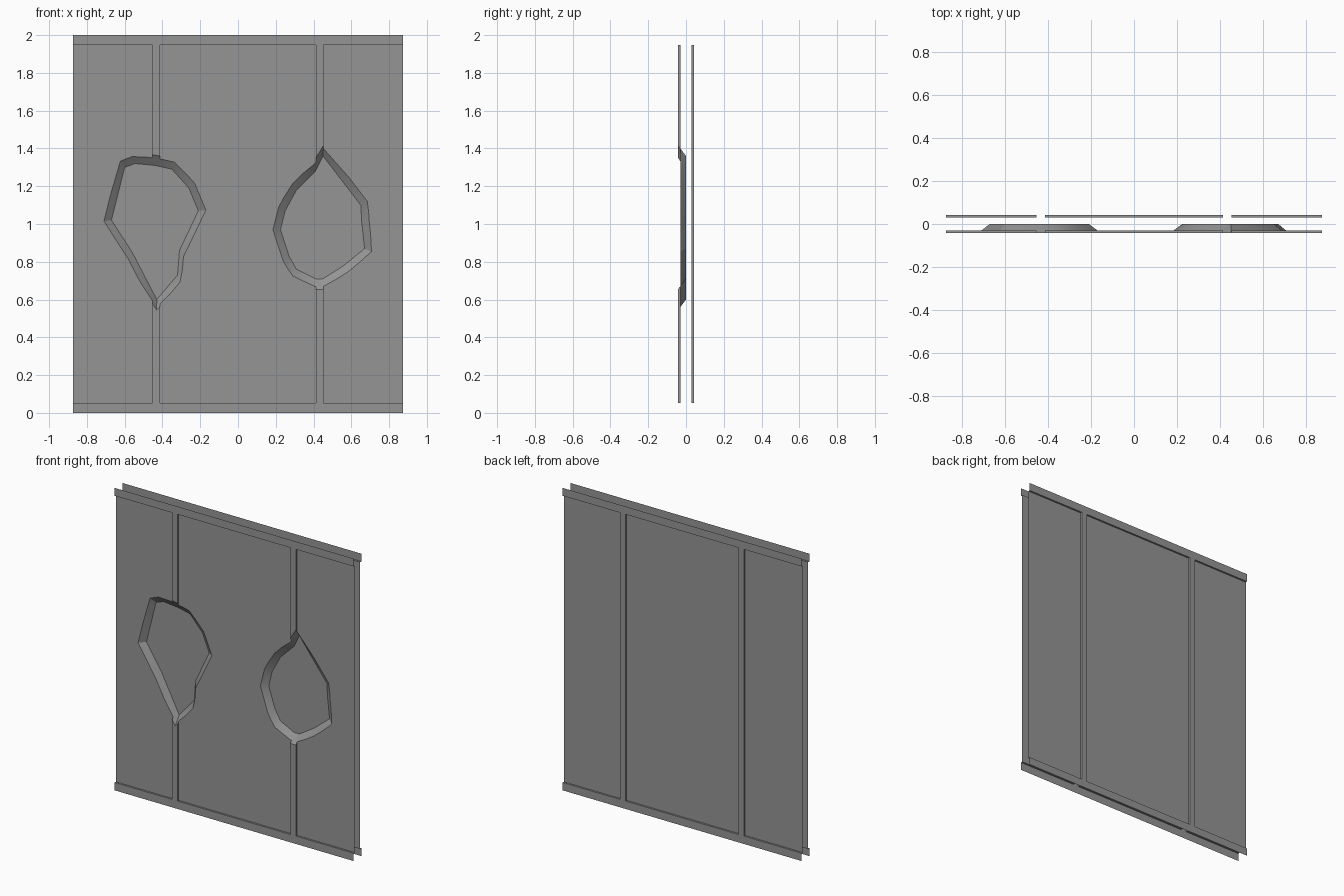
import bpy, bmesh
from mathutils import Vector

if "Cube" in bpy.data.objects:
    bpy.data.objects.remove(bpy.data.objects["Cube"], do_unlink=True)

HALF_WIDTH, HEIGHT = 0.873, 2.0
FRAME_Y, PANEL_Y, BACKING_Y = 0.042, 0.03, 0.06
RAIL = 0.052
POST_IN, POST_OUT = 0.413, 0.453

grey = bpy.data.materials.new("wall_grey")
grey.use_nodes = True
grey.diffuse_color = (0.3, 0.3, 0.3, 1)
grey.node_tree.nodes["Principled BSDF"].inputs["Base Color"].default_value = grey.diffuse_color


def make_object(name, bm):
    bmesh.ops.recalc_face_normals(bm, faces=bm.faces)
    mesh = bpy.data.meshes.new(name)
    bm.to_mesh(mesh)
    bm.free()
    mesh.materials.append(grey)
    obj = bpy.data.objects.new(name, mesh)
    bpy.context.collection.objects.link(obj)
    return obj


def box(name, low, high):
    low, high = Vector(low), Vector(high)
    bm = bmesh.new()
    bmesh.ops.create_cube(bm, size=1)
    for v in bm.verts:
        v.co = (low + high) / 2 + v.co * (high - low)
    return make_object(name, bm)


def dent_cutter(outline):
    """Tapered plug: flat floor at mid depth, flaring towards the front."""
    points = [Vector((x, 0, z)) for x, z in outline]
    centre = sum(points, Vector()) / len(points)
    bm = bmesh.new()
    floor = [bm.verts.new(p) for p in points]
    rim = [bm.verts.new(p + (p - centre).normalized() * 0.08 + Vector((0, -0.06, 0)))
           for p in points]
    bm.faces.new(floor)
    bm.faces.new(rim[::-1])
    for i in range(len(points)):
        j = (i + 1) % len(points)
        bm.faces.new((floor[i], rim[i], rim[j], floor[j]))
    bmesh.ops.triangulate(bm, faces=bm.faces)
    return make_object("dent_cutter", bm)


def carve(obj, cutter):
    cutter.hide_render = True
    mod = obj.modifiers.new("carve", "BOOLEAN")
    mod.operation, mod.solver, mod.object = "DIFFERENCE", "EXACT", cutter
    bpy.context.view_layer.objects.active = obj
    bpy.ops.object.modifier_apply(modifier=mod.name)
    bpy.data.objects.remove(cutter, do_unlink=True)


def wall_skin(name, side, dents=()):
    """One sheet with raised rails and posts; side is -1 front, +1 back."""
    skin = box(name, (-HALF_WIDTH, min(side * FRAME_Y, -side * BACKING_Y), 0),
               (HALF_WIDTH, max(side * FRAME_Y, -side * BACKING_Y), HEIGHT))
    # recessed panels between the posts
    for x0, x1 in ((-1, -POST_OUT), (-POST_IN, POST_IN), (POST_OUT, 1)):
        ys = sorted((side * PANEL_Y, side * 0.1))
        carve(skin, box("panel_cutter", (x0, ys[0], RAIL), (x1, ys[1], HEIGHT - RAIL)))
    for outline in dents:
        carve(skin, dent_cutter(outline))
    # keep only the outward sheet
    bm = bmesh.new()
    bm.from_mesh(skin.data)
    unwanted = []
    for f in bm.faces:
        c = f.calc_center_median()
        if (abs(c.x) > HALF_WIDTH - 0.001 or c.z < 0.001 or c.z > HEIGHT - 0.001
                or c.y * side < -0.05):
            unwanted.append(f)
    bmesh.ops.delete(bm, geom=unwanted, context="FACES")
    bm.to_mesh(skin.data)
    bm.free()
    bpy.ops.object.select_all(action="DESELECT")
    skin.select_set(True)
    bpy.context.view_layer.objects.active = skin
    bpy.ops.object.shade_smooth_by_angle(angle=0.5)
    return skin


# Floor outlines of the two dents (x, z)
dent_right = [(-.67, 1.02), (-.60, 1.30), (-.545, 1.32), (-.44, 1.31), (-.35, 1.29),
              (-.26, 1.19), (-.21, 1.07), (-.31, .86), (-.32, .73), (-.43, .60), (-.56, .85)]
dent_left = [(.45, 1.36), (.65, 1.10), (.655, 1.01), (.67, .87), (.56, .78), (.45, .71),
             (.41, .71), (.31, .76), (.27, .83), (.225, .97), (.25, 1.07), (.31, 1.18),
             (.41, 1.28)]

wall_skin("front_wall_skin", -1, (dent_right, dent_left))
wall_skin("back_wall_skin", 1)
